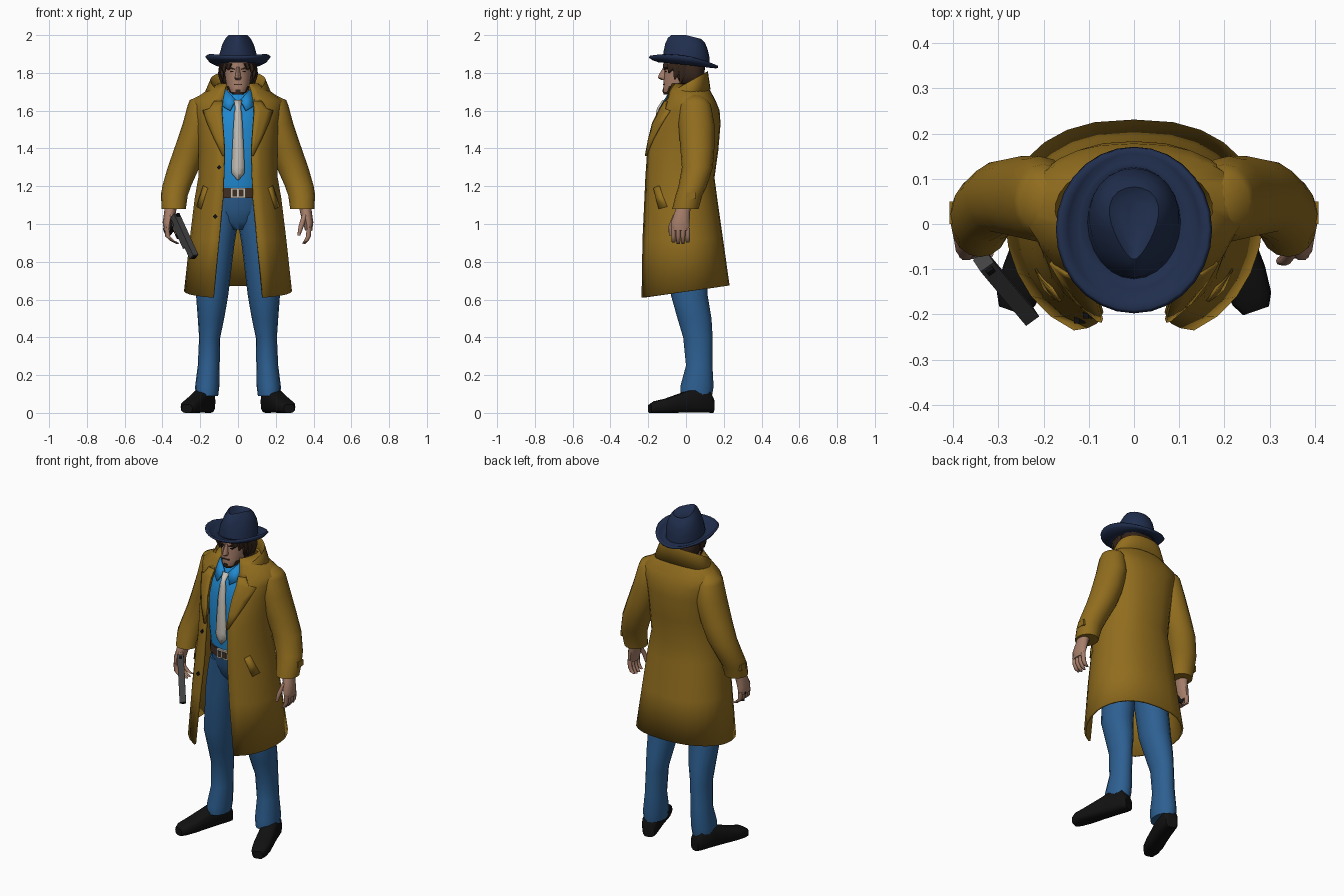
import bpy, bmesh, math
from mathutils import Matrix, Vector

if "Cube" in bpy.data.objects:
    bpy.data.objects.remove(bpy.data.objects["Cube"])


def material(name, *rgb):
    lin = [((c / 255 + 0.055) / 1.055) ** 2.4 for c in rgb] + [1]
    m = bpy.data.materials.new(name)
    m.use_nodes = True
    m.diffuse_color = lin
    bsdf = next(n for n in m.node_tree.nodes if n.type == 'BSDF_PRINCIPLED')
    bsdf.inputs["Base Color"].default_value = lin
    return m


COAT = material("mustard coat", 145, 109, 30)
HAT = material("navy felt", 32, 46, 77)
SHIRT = material("bright blue shirt", 32, 137, 208)
JEANS = material("denim blue", 45, 95, 145)
SKIN = material("skin", 166, 126, 106)
TIE = material("pale tie", 200, 195, 186)
LEATHER = material("brown leather", 66, 48, 36)
BLACK = material("black", 17, 17, 17)
STEEL = material("gun metal", 66, 66, 68)
HAIR = material("dark brown hair", 52, 36, 26)
P, D = 0.8, 1.05  # squareness of coat cross-sections, across and deep


def finish(name, bm, mat, thick=0, angle=50):
    bmesh.ops.recalc_face_normals(bm, faces=bm.faces)
    me = bpy.data.meshes.new(name)
    bm.to_mesh(me)
    bm.free()
    ob = bpy.data.objects.new(name, me)
    bpy.context.collection.objects.link(ob)
    me.materials.append(mat)
    bpy.ops.object.select_all(action='DESELECT')
    ob.select_set(True)
    bpy.context.view_layer.objects.active = ob
    bpy.ops.object.shade_smooth_by_angle(angle=math.radians(angle))
    if thick:
        mod = ob.modifiers.new("thickness", 'SOLIDIFY')
        mod.thickness, mod.offset = thick, 0
    return ob


def loft(name, rows, mat, closed=True, caps=True, thick=0, side=1):
    """Skin a surface across rows of points; side=-1 mirrors it."""
    bm = bmesh.new()
    grid = [[bm.verts.new((x * side, y, z)) for x, y, z in r] for r in rows]
    n = len(rows[0])
    for a, b in zip(grid, grid[1:]):
        for i in range(n if closed else n - 1):
            j = (i + 1) % n
            bm.faces.new((a[i], a[j], b[j], b[i]))
    if closed and caps:
        bm.faces.new(grid[0])
        bm.faces.new(grid[-1])
    return finish(name, bm, mat, thick)


def oval(z, cx, cy, rx, ry, n=16):
    turns = [math.tau * i / n for i in range(n)]
    return [(cx + rx * math.cos(t), cy + ry * math.sin(t), z) for t in turns]


def body(name, mat, rows, side=1, n=16):
    return loft(name, [oval(*r, n=n) for r in rows], mat, side=side)


def arc(z, w, yf, yb, gap, tilt=0, n=12):
    """Cross-section open at the front, rising towards the back by tilt."""
    t0 = math.asin((gap / w) ** (1 / P))
    yc = (yf + yb) / 2 + 0.02
    half = []
    for i in range(n + 1):
        t = t0 + (math.pi - t0) * i / n
        c = math.cos(t)
        y = yc + (yf - yc) * (c / math.cos(t0)) ** D if c > 0 else yc + (yb - yc) * (-c) ** D
        half.append((w * max(math.sin(t), 0) ** P, y, z + tilt * (y - yf)))
    return half + [(-x, y, h) for x, y, h in half[-2::-1]]


def box(name, loc, size, mat, rot=Matrix.Identity(3)):
    bm = bmesh.new()
    m = Matrix.Translation(loc) @ rot.to_4x4() @ Matrix.Diagonal((*size, 1))
    bmesh.ops.create_cube(bm, size=1, matrix=m)
    return finish(name, bm, mat, angle=20)


# Coat shell: height, half width, front, back, half opening
COAT_ROWS = [(.61, .28, -.23, .225, .13), (.92, .25, -.225, .19, .10), (1.13, .225, -.215, .16, .08),
             (1.245, .205, -.21, .145, .075), (1.39, .205, -.20, .165, .07), (1.53, .215, -.165, .177, .08),
             (1.60, .23, -.13, .172, .085), (1.65, .24, -.10, .152, .08), (1.70, .165, -.085, .125, .07),
             (1.74, .10, -.07, .10, .06)]
loft("coat_body", [arc(*r, tilt=.14 if r[0] < .7 else 0) for r in COAT_ROWS], COAT, False, thick=.012)


def on_coat(x, z, lift=.01):
    """Point on the front of the coat."""
    a, b = next((a, b) for a, b in zip(COAT_ROWS, COAT_ROWS[1:]) if a[0] <= z <= b[0])
    k = (z - a[0]) / (b[0] - a[0])
    _, w, yf, yb, g = [p + (q - p) * k for p, q in zip(a, b)]
    yc = (yf + yb) / 2 + 0.02
    depth = [(1 - min(v / w, .995) ** (2 / P)) ** (D / 2) for v in (x, g)]
    return (x, yc + (yf - yc) * min(depth[0] / depth[1], 1) - lift, z)


# Turned-up collar folding outwards
loft("coat_collar", [arc(1.63, .11, -.09, .09, .065, .4), arc(1.69, .145, -.085, .115, .075, .57),
                     arc(1.62, .18, -.125, .125, .10, .37)], COAT, False, thick=.01)

LAPEL = [(1.36, .07, .08), (1.45, .074, .125), (1.53, .08, .16),
         (1.60, .085, .185), (1.61, .085, .15), (1.65, .08, .125)]
POCKET = [(.16, 1.19), (.18, 1.13), (.195, 1.08)]
SHOE = [(0, .034, .08), (.07, .046, .12), (.3, .048, .13), (.5, .048, .105),
        (.75, .051, .075), (.92, .045, .062), (1, .03, .045)]
LOCKS = [(.082, -.05, 1.765), (.088, -.02, 1.745), (.05, -.104, 1.815), (.072, -.08, 1.80)]
for s, tag in ((1, "left_"), (-1, "right_")):
    # Lapel, pocket welt, sleeve and cuff strap
    loft(tag + "lapel", [[on_coat(a + (b - a) * i / 3, z, .012) for i in range(4)] for z, a, b in LAPEL],
         COAT, False, thick=.009, side=s)
    loft(tag + "pocket", [[on_coat(x, z), on_coat(x + .02, z + .012)] for x, z in POCKET],
         COAT, False, thick=.012, side=s)
    body(tag + "sleeve", COAT, [
        (1.685, .165, .045, .03, .035), (1.655, .198, .048, .058, .065), (1.63, .20, .05, .066, .082),
        (1.53, .21, .055, .083, .095), (1.40, .25, .06, .087, .09), (1.30, .288, .06, .084, .082),
        (1.20, .325, .035, .076, .075), (1.15, .337, .015, .071, .071), (1.08, .34, -.003, .064, .07)], s)
    box(tag + "cuff_strap", (s * .398, .025, 1.15), (.02, .05, .035), COAT)
    # Hand, with the right fingers curled around the grip
    body(tag + "palm", SKIN, [(1.12, .352, -.005, .035, .04), (1.06, .36, -.02, .031, .043),
                              (1.01, .371, -.03, .028, .052), (.965, .374, -.03, .019, .048)], s, 10)
    curl = .025 if s > 0 else .055
    for i in range(4):
        y = -.066 + .025 * i
        body(tag + f"finger_{i + 1}", SKIN, [
            (.98, .376, y, .013, .013), (.935, .373, y, .013, .012), (.91, .373 - curl / 2, y, .012, .011),
            (.89 + .008 * abs(i - 1.5), .373 - curl, y, .008, .008)], s, 8)
    body(tag + "thumb", SKIN, [(1.05, .354, -.05, .015, .018), (.99, .335, -.078, .014, .014),
                               (.94, .322, -.082, .008, .009)], s, 8)
    # Trouser leg
    body(tag + "trouser_leg", JEANS, [
        (1.10, .075, -.005, .08, .112), (1.0, .09, 0, .09, .108), (.9, .108, .005, .09, .103),
        (.62, .137, .018, .085, .097), (.5, .143, .045, .07, .09), (.4, .15, .063, .056, .078),
        (.25, .155, .07, .058, .070), (.14, .163, .058, .064, .088), (.09, .165, .055, .06, .083)], s)
    # Shoe, swept from heel to toe
    heel, toe = Vector((.155, .14, 0)), Vector((.27, -.192, 0))
    across = (toe - heel).cross(Vector((0, 0, 1))).normalized()
    rows = []
    for k, w, h in SHOE:
        rows.append([])
        for x, y, _ in oval(0, 0, 0, 1, 1, 14):
            p = heel.lerp(toe, k) + across * math.copysign(abs(x) ** .6, x) * w
            rows[-1].append((p.x, p.y, h * (.5 + .5 * math.copysign(abs(y) ** .6, y))))
    loft(tag + "shoe", rows, BLACK, side=s)
    # Shirt collar flap
    loft(tag + "shirt_collar", [[(.012, -.112, 1.655), (.042, -.143, 1.60)],
                                [(.065, -.075, 1.715), (.085, -.105, 1.625)]],
         SHIRT, False, thick=.009, side=s)
    # Brow, eye and hanging locks of hair
    box(tag + "brow", (s * .034, -.107, 1.824), (.04, .02, .008), HAIR, Matrix.Rotation(s * -.25, 3, 'Y'))
    box(tag + "eye", (s * .032, -.107, 1.807), (.018, .01, .006), BLACK)
    for x, y, low in LOCKS:
        body(tag + "hair_lock", HAIR, [(1.85, x - .005, y, .016, .022), (low / 2 + .92, x + .004, y, .014, .02),
                                       (low, x, y - .01, .003, .004)], s, 6)

# Coat buttons
for x, z in ((.10, 1.30), (.12, 1.04)):
    y = on_coat(x, z, .006)[1]
    box("coat_button", (-x, y, z), (.018, .014, .018), BLACK, Matrix.Rotation(.78, 3, 'Y'))

# Shirt, tie, belt and hips
body("shirt", SHIRT, [(1.16, 0, -.01, .15, .125), (1.3, 0, -.015, .16, .135), (1.5, 0, -.01, .17, .135),
                      (1.6, 0, -.005, .145, .118), (1.66, 0, 0, .095, .09), (1.70, 0, 0, .068, .068)], n=24)
TIE_ROWS = [(1.655, .020, -.112), (1.61, .013, -.142), (1.59, .018, -.145), (1.5, .024, -.156),
            (1.3, .034, -.162), (1.27, .034, -.160), (1.235, .003, -.156)]
loft("tie", [[(-w, y, z), (0, y - .008, z), (w, y, z)] for z, w, y in TIE_ROWS], TIE, False, thick=.009)
body("hips", JEANS, [(1.16, 0, -.01, .15, .128), (1.08, 0, -.007, .155, .12),
                     (1.01, 0, 0, .13, .10), (.97, 0, 0, .06, .07)], n=24)
body("belt", LEATHER, [(1.138, 0, -.01, .157, .134), (1.19, 0, -.01, .157, .136)], n=24)
box("buckle", (0, -.146, 1.164), (.08, .012, .055), TIE)
box("buckle_inset", (0, -.150, 1.164), (.058, .012, .036), LEATHER)
box("buckle_prong", (0, -.154, 1.164), (.008, .010, .04), TIE)

# Head and neck, with a bearded chin
body("neck", SKIN, [(1.64, 0, 0, .06, .06), (1.76, 0, 0, .058, .06)])
head = body("head", SKIN, [
    (1.685, 0, -.092, .026, .026), (1.70, 0, -.07, .045, .052), (1.73, 0, -.048, .060, .072),
    (1.77, 0, -.03, .068, .088), (1.82, 0, -.02, .073, .096), (1.88, 0, -.015, .075, .10)], n=20)
head.data.materials.append(HAIR)
for f in head.data.polygons:
    jaw = f.center.z < 1.72 and -.10 < f.center.y < -.05
    f.material_index = int(jaw or f.center.z < 1.701)
body("nose", SKIN, [(1.83, 0, -.108, .009, .012), (1.79, 0, -.118, .013, .026),
                    (1.773, 0, -.120, .018, .029), (1.762, 0, -.114, .012, .016)], n=8)
box("mouth", (0, -.116, 1.738), (.044, .012, .006), LEATHER)
box("chin_tuft", (0, -.114, 1.706), (.024, .02, .012), HAIR)
loft("hair", [arc(1.73, .07, -.02, .075, .055), arc(1.78, .086, -.045, .09, .075),
              arc(1.86, .086, -.065, .095, .07)], HAIR, False, thick=.014)

# Hat: pinched crown narrowing to the front, brim curled up at the sides
crown, brim = [], []
for z, rx, ry, taper in ((1.845, .104, .124, 0), (1.90, .098, .121, .12), (1.955, .081, .112, .3),
                         (1.985, .064, .098, .4), (2.0, .05, .08, .45), (1.982, .028, .055, .5)):
    crown.append([(x * (1 + taper * y / ry), y, h - (.25 * max(y, 0) if h > 1.94 else .1 * y))
                  for x, y, h in oval(z, 0, .002, rx, ry, 24)])
loft("hat_crown", crown, HAT)
for k in (0, .35, .75, 1):
    brim.append([])
    for x, y, _ in oval(0, 0, -.012 * k, .098 + .07 * k, .118 + .064 * k, 28):
        inner, outer = 1.85 - .1 * y, 1.857 - .15 * y + 1.1 * x * x
        brim[-1].append((x, y, inner + (outer - inner) * k * k - .02 * k * (1 - k)))
loft("hat_brim", brim, HAT, caps=False, thick=.012)

# Pistol held low in the right hand
aim = Vector((.105, -.125, -.23)).normalized()
grip = Vector((-.5, .75, -.64))
grip = (grip - aim * grip.dot(aim)).normalized()
frame = Matrix((aim.cross(grip), aim, grip)).transposed()
for name, at, size, mat in (
        ("slide", (0, .14, 0), (.036, .27, .038), STEEL), ("frame", (0, .10, .026), (.030, .19, .022), STEEL),
        ("grip", (0, .03, .07), (.030, .045, .10), BLACK), ("guard", (0, .085, .055), (.012, .06, .008), BLACK),
        ("guard_front", (0, .113, .045), (.012, .008, .026), BLACK),
        ("rear_sight", (0, .02, -.022), (.018, .014, .010), BLACK),
        ("muzzle", (0, .276, 0), (.018, .008, .018), BLACK)):
    box("pistol_" + name, Vector((-.335, -.08, 1.05)) + frame @ Vector(at), size, mat, frame)
